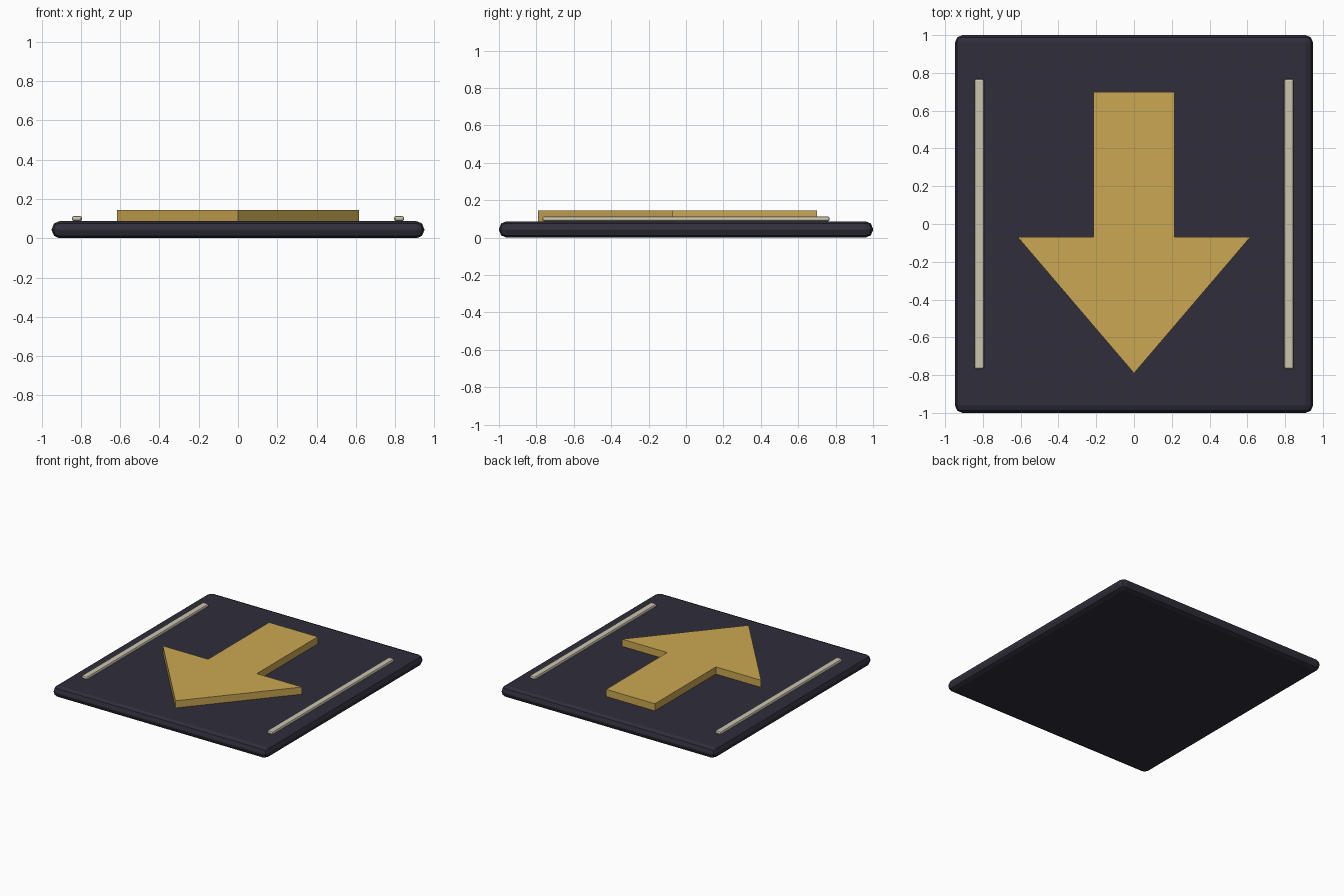
import bpy
import bmesh

cube = bpy.data.objects.get("Cube")
if cube:
    bpy.data.objects.remove(cube, do_unlink=True)


def material(name, rgb):
    mat = bpy.data.materials.new(name)
    mat.use_nodes = True
    colour = (*rgb, 1)
    mat.diffuse_color = colour
    mat.node_tree.nodes["Principled BSDF"].inputs["Base Color"].default_value = colour
    return mat


def prism(name, outline, bottom, top, mat, bevel=0):
    """Extrude a flat outline upward, optionally rounding its edges."""
    bm = bmesh.new()
    face = bm.faces.new([bm.verts.new((x, y, bottom)) for x, y in outline])
    lifted = bmesh.ops.extrude_face_region(bm, geom=[face])["geom"]
    verts = [v for v in lifted if isinstance(v, bmesh.types.BMVert)]
    bmesh.ops.translate(bm, verts=verts, vec=(0, 0, top - bottom))
    bmesh.ops.recalc_face_normals(bm, faces=bm.faces)
    mesh = bpy.data.meshes.new(name)
    bm.to_mesh(mesh)
    bm.free()
    mesh.materials.append(mat)
    obj = bpy.data.objects.new(name, mesh)
    bpy.context.collection.objects.link(obj)
    if bevel:
        mod = obj.modifiers.new("Rounded edges", 'BEVEL')
        mod.width = bevel
        mod.segments = 2
    return obj


def rectangle(x, half_width, half_length):
    return [(x - half_width, -half_length), (x + half_width, -half_length),
            (x + half_width, half_length), (x - half_width, half_length)]


navy = material("dark navy", (0.028, 0.027, 0.043))
gold = material("gold", (0.60, 0.39, 0.085))
cream = material("cream", (0.60, 0.55, 0.43))

# Base slab with rounded rim
TOP = 0.087
prism("base_plate", rectangle(0, 0.948, 1), 0, TOP, navy, 0.04)

# Raised arrow pointing to the front, mirrored from its half outline
half = [(0.215, 0.70), (0.215, -0.07), (0.615, -0.07)]
outline = half + [(0, -0.79)] + [(-x, y) for x, y in reversed(half)]
prism("arrow", outline, TOP - 0.002, 0.144, gold)

# Thin side rails
for side, x in (("left", 0.82), ("right", -0.82)):
    prism(side + "_rail", rectangle(x, 0.025, 0.768), TOP, 0.113, cream, 0.01)
